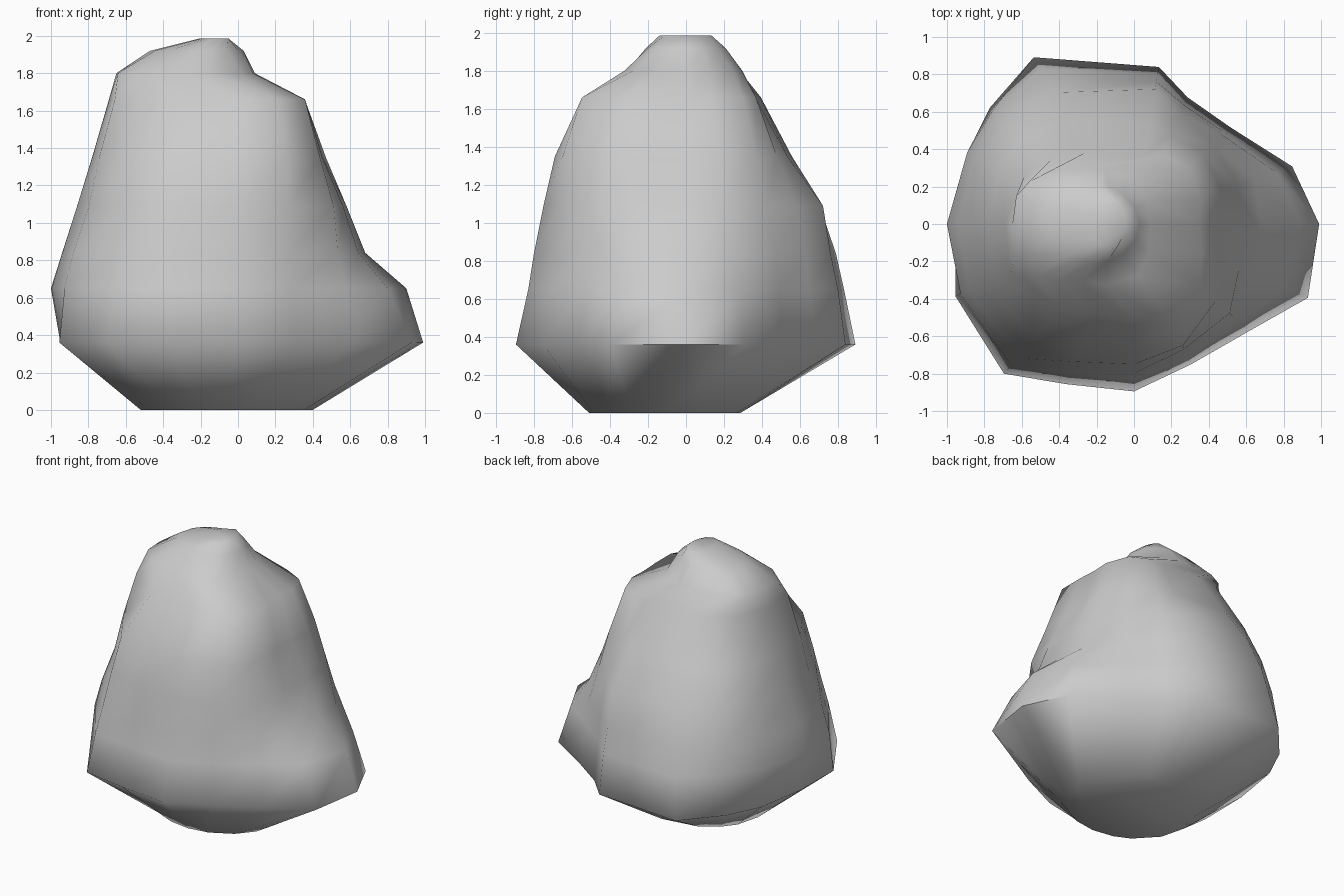
import bpy, bmesh, math

# Directions of the ridges running up the stone, anticlockwise from +x
ANGLES = [math.radians(d) for d in
          (0, 20, 45, 67, 81, 121, 141, 157, 180, 202, 229, 247, 270, 292, 317, 337)]
SPOKES = len(ANGLES)


def ellipse(rx, ry):
    """Polar radii of an ellipse, one per spoke."""
    return [rx * ry / math.hypot(ry * math.cos(a), rx * math.sin(a)) for a in ANGLES]


# Cross-sections from the ground up: height, centre, radius on each spoke
sections = [
    (0.00, (-0.06, -0.11), ellipse(0.46, 0.40)),
    (0.36, (0, 0), [.99, .90, .73, .735, .85, 1.04, .99, .965,
                    .95, 1.03, 1.06, .93, .895, .81, .84, 1.01]),
    (0.65, (0, 0), [.90, .81, .69, .70, .81, .97, .97, .97,
                    1.0, 1.0, 1.0, .87, .83, .77, .77, .87]),
    (0.84, (0, 0), [.68, .69, .67, .69, .77, .92, .94, .93,
                    .94, .95, .95, .83, .80, .74, .73, .70]),
    (1.09, (0, 0), [.58, .59, .60, .64, .73, .82, .87, .88,
                    .86, .86, .89, .80, .75, .72, .70, .61]),
    (1.35, (0, 0), [.45, .50, .53, .52, .54, .65, .75, .78,
                    .78, .80, .82, .72, .69, .70, .60, .49]),
    (1.66, (0, 0), [.35, .38, .42, .40, .37, .46, .56, .64,
                    .69, .71, .60, .51, .52, .59, .49, .39]),
    (1.80, (-0.28, 0), [.37, .37, .35, .32, .30, .33, .36, .38,
                        .37, .39, .37, .33, .31, .35, .41, .39]),
    (1.92, (-0.22, 0), ellipse(0.25, 0.21)),
    (1.985, (-0.13, 0), ellipse(0.08, 0.14)),
]

# Boulder: loft through the sections, closed at both ends
bm = bmesh.new()
rings = []
for z, (cx, cy), radii in sections:
    rings.append([bm.verts.new((cx + r * math.cos(a), cy + r * math.sin(a), z))
                  for a, r in zip(ANGLES, radii)])
for low, high in zip(rings, rings[1:]):
    for k in range(SPOKES):
        n = (k + 1) % SPOKES
        bm.faces.new((low[k], low[n], high[n], high[k]))
bm.faces.new(rings[0][::-1])
bm.faces.new(rings[-1])
bmesh.ops.recalc_face_normals(bm, faces=bm.faces)

mesh = bpy.data.meshes.new("boulder")
bm.to_mesh(mesh)
bm.free()
boulder = bpy.data.objects.new("boulder", mesh)
bpy.context.collection.objects.link(boulder)

# Soft stone surface, worn smooth almost everywhere
bpy.context.view_layer.objects.active = boulder
boulder.select_set(True)
bpy.ops.object.shade_smooth_by_angle(angle=math.radians(72))
